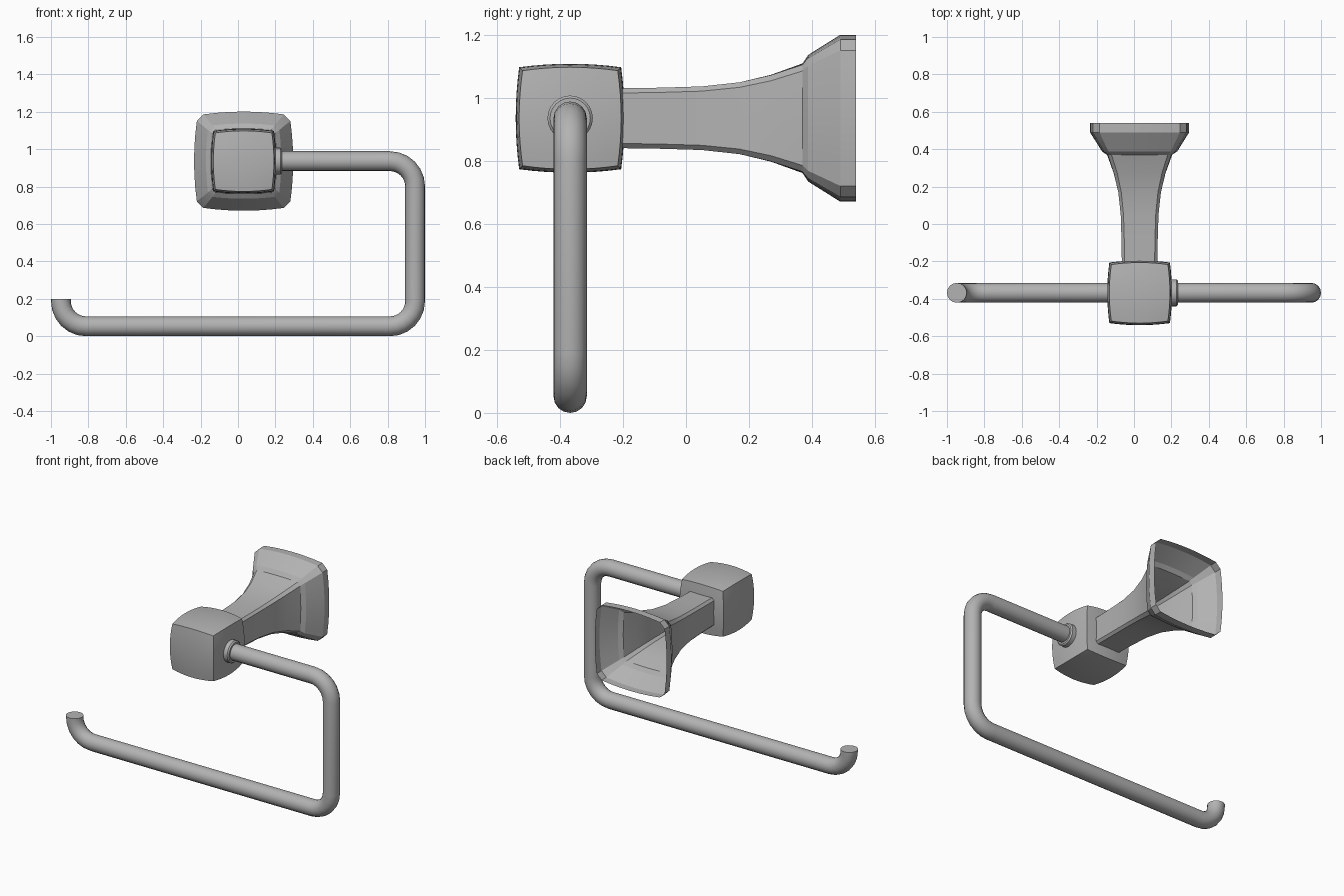
import bpy, bmesh, math
from mathutils import Vector

cube = bpy.data.objects.get("Cube")
if cube:
    bpy.data.objects.remove(cube, do_unlink=True)

metal = bpy.data.materials.new("brushed grey metal")
metal.use_nodes = True
GREY = (0.45, 0.45, 0.45, 1)
metal.diffuse_color = GREY
metal.node_tree.nodes["Principled BSDF"].inputs["Base Color"].default_value = GREY

CX, KY, CZ = 0.03, -0.368, 0.936   # axis of the post, depth of the rod


def finish(name, bm, angle=30):
    bmesh.ops.recalc_face_normals(bm, faces=bm.faces)
    mesh = bpy.data.meshes.new(name)
    bm.to_mesh(mesh)
    bm.free()
    obj = bpy.data.objects.new(name, mesh)
    bpy.context.collection.objects.link(obj)
    mesh.materials.append(metal)
    bpy.ops.object.select_all(action='DESELECT')
    bpy.context.view_layer.objects.active = obj
    obj.select_set(True)
    bpy.ops.object.shade_smooth_by_angle(angle=math.radians(angle))
    return obj


def loft(name, rings, caps=True, angle=30):
    bm = bmesh.new()
    loops = [[bm.verts.new(p) for p in ring] for ring in rings]
    n = len(loops[0])
    for a, b in zip(loops, loops[1:]):
        for i in range(n):
            j = (i + 1) % n
            bm.faces.new((a[i], a[j], b[j], b[i]))
    if caps:
        bm.faces.new(loops[0])
        bm.faces.new(loops[-1])
    return finish(name, bm, angle)


def square_ring(y, half, chamfer, bow):
    """Chamfered square with bowed sides, across the y axis."""
    edge = half - bow
    pts = []
    for k in range(4):
        c, s = round(math.cos(k * math.pi / 2)), round(math.sin(k * math.pi / 2))
        for i in range(7):
            t = i / 3 - 1
            u, v = edge + bow * (1 - t * t), t * (edge - chamfer)
            pts.append(Vector((CX + c * u - s * v, y, CZ + s * u + c * v)))
    return pts


# Flared post and wall base: one thin shell, open at the back
profile = [(-0.21, 0.095, 0.015, 0), (-0.08, 0.097, 0.015, 0), (0.05, 0.101, 0.015, 0),
           (0.17, 0.114, 0.016, 0), (0.27, 0.138, 0.018, 0.001), (0.37, 0.174, 0.02, 0.004),
           (0.388, 0.201, 0.024, 0.01), (0.49, 0.265, 0.035, 0.015), (0.54, 0.265, 0.035, 0.015)]
loft("post_and_wall_base", [square_ring(*p) for p in profile], caps=False, angle=20)

# Knob: a cube with domed faces
bm = bmesh.new()
bmesh.ops.create_cube(bm, size=2)
bmesh.ops.subdivide_edges(bm, edges=bm.edges[:], cuts=7, use_grid_fill=True)
for v in bm.verts:
    x, y, z = v.co
    dome = [1 - c * c for c in (x, y, z)]
    v.co = Vector((CX + x * (0.151 + 0.011 * (dome[1] + dome[2])),
                   KY + y * (0.151 + 0.011 * (dome[0] + dome[2])),
                   CZ + z * (0.151 + 0.011 * (dome[0] + dome[1]))))
finish("knob", bm)


def tube_ring(x, z, heading, radius, sides):
    """Circle across a path in the xz plane."""
    across = Vector((-math.sin(heading), 0, math.cos(heading)))
    out = []
    for i in range(sides):
        a = 2 * math.pi * i / sides
        out.append(Vector((x, KY, z)) + radius * (math.cos(a) * across + math.sin(a) * Vector((0, 1, 0))))
    return out


# Collar where the rod leaves the knob
loft("rod_collar", [tube_ring(x, CZ, 0, r, 24)
                    for x, r in ((0.18, 0.072), (0.228, 0.072), (0.236, 0.064))])

# Bent rod: straight runs joined by quarter bends
R, BEND, STEPS = 0.053, 0.135, 6
RIGHT, LEFT, LOW = 0.947, -0.947, 0.053
path = [(0.18, CZ, 0)]
bends = [(RIGHT - BEND, CZ - BEND, 0), (RIGHT - BEND, LOW + BEND, 1), (LEFT + BEND, LOW + BEND, 2)]
for bx, bz, k in bends:
    for i in range(STEPS + 1):
        h = -(k + i / STEPS) * math.pi / 2
        path.append((bx - BEND * math.sin(h), bz + BEND * math.cos(h), h))
path.append((LEFT, 0.2, -1.5 * math.pi))
loft("bent_rod", [tube_ring(x, z, h, R, 16) for x, z, h in path], angle=35)
